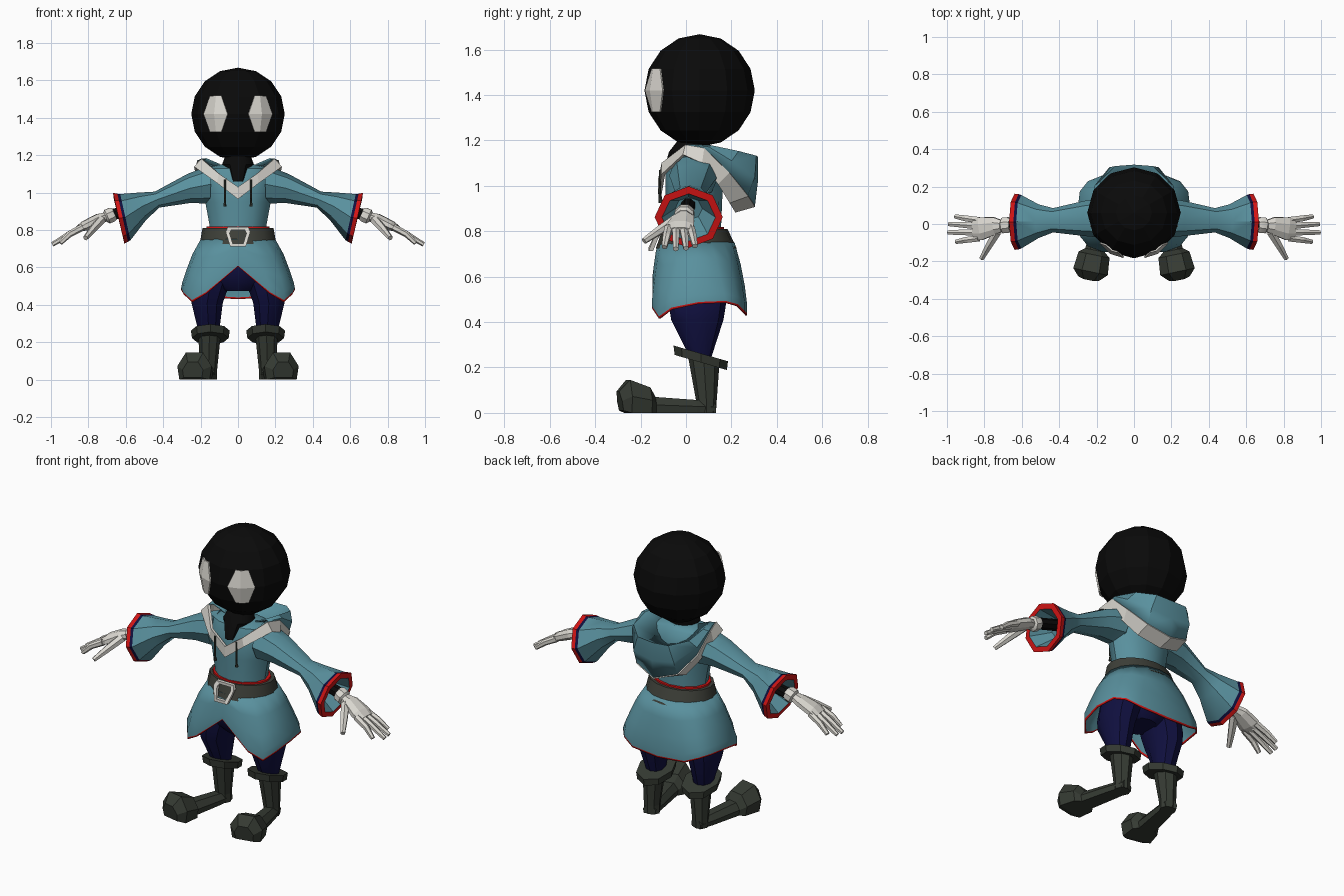
import bpy, bmesh, math
from mathutils import Vector

if "Cube" in bpy.data.objects:
    bpy.data.objects.remove(bpy.data.objects["Cube"])


def material(name, rgb):
    m = bpy.data.materials.new(name)
    m.diffuse_color = (*rgb, 1)
    m.use_nodes = True
    m.node_tree.nodes["Principled BSDF"].inputs["Base Color"].default_value = m.diffuse_color
    return m


TEAL = material("teal cloth", (.10, .28, .34))
WHITE = material("off white", (.70, .68, .63))
BLACK = material("black", (.003, .003, .003))
NAVY = material("navy", (.005, .005, .05))
RED = material("red", (.65, .007, .007))
BOOT = material("boot green", (.036, .043, .033))
BELT = material("belt leather", (.047, .050, .040))


def finish(name, bm, mats, mirror=False, solid=0, smooth=True):
    """Turn a bmesh into an object, with optional mirroring and thickness."""
    bmesh.ops.recalc_face_normals(bm, faces=bm.faces)
    me = bpy.data.meshes.new(name)
    bm.to_mesh(me)
    bm.free()
    for m in mats:
        me.materials.append(m)
    ob = bpy.data.objects.new(name, me)
    bpy.context.collection.objects.link(ob)
    if smooth:
        bpy.ops.object.select_all(action='DESELECT')
        ob.select_set(True)
        bpy.context.view_layer.objects.active = ob
        bpy.ops.object.shade_smooth_by_angle(angle=math.radians(35))
    if mirror:
        ob.modifiers.new("mirror", 'MIRROR')
    if solid:
        s = ob.modifiers.new("thickness", 'SOLIDIFY')
        s.thickness, s.offset = solid, 0
    return ob


def loft(name, rows, mats, bands=None, closed=True, caps=True, **kw):
    """Skin rows of points; bands gives the material index of each strip."""
    bm = bmesh.new()
    vs = [[bm.verts.new(p) for p in r] for r in rows]
    n = len(rows[0])
    for i in range(len(rows) - 1):
        for j in range(n if closed else n - 1):
            k = (j + 1) % n
            f = bm.faces.new((vs[i][j], vs[i][k], vs[i + 1][k], vs[i + 1][j]))
            f.material_index = bands[i] if bands else 0
    if closed and caps:
        bm.faces.new(vs[0])
        bm.faces.new(vs[-1])
    return finish(name, bm, mats, **kw)


def ring(z, rx, ry, cx=0, cy=0, n=12, slope=0):
    """Level ellipse, optionally tilted down toward the back."""
    pts = []
    for i in range(n):
        a = math.tau * i / n
        y = -ry * math.cos(a)
        pts.append((cx + rx * math.sin(a), cy + y, z - slope * y))
    return pts


def tube(name, pts, radii, mat, n=6, **kw):
    """Tube along pts with (sideways, upward) radii."""
    P = [Vector(p) for p in pts]
    rows = []
    for i, p in enumerate(P):
        d = (P[min(i + 1, len(P) - 1)] - P[max(i - 1, 0)]).normalized()
        s = Vector((0, 0, 1)).cross(d)
        s = s.normalized() if s.length > .05 else Vector((0, 1, 0))
        u = d.cross(s)
        rows.append([p + s * radii[i][0] * math.cos(math.tau * (j + .5) / n)
                     + u * radii[i][1] * math.sin(math.tau * (j + .5) / n) for j in range(n)])
    return loft(name, rows, [mat], mirror=True, **kw)


# Head
bm = bmesh.new()
bmesh.ops.create_uvsphere(bm, u_segments=12, v_segments=8, radius=1)
for v in bm.verts:
    v.co = (v.co.x * .25, .06 + v.co.y * .243, 1.42 + v.co.z * .248)
finish("head", bm, [BLACK], smooth=False)

# Eyes, thin plates lying on the head facets
loft("eye", [[(.088, -.148, 1.517), (.116, -.142, 1.517), (.148, -.112, 1.517)],
             [(.055, -.178, 1.42), (.126, -.156, 1.42), (.182, -.100, 1.42)],
             [(.088, -.148, 1.325), (.116, -.142, 1.325), (.148, -.112, 1.325)]],
     [WHITE], closed=False, mirror=True, solid=.008, smooth=False)

# Neck
loft("neck", [ring(1.06, .05, .09, cy=-.01), ring(1.15, .085, .085, cy=.01),
              ring(1.22, .06, .06, cy=.04)], [BLACK])

# Tunic body
loft("tunic_body", [ring(.76, .155, .12, cy=.035), ring(.83, .153, .12, cy=.035),
                    ring(.95, .175, .125, cy=.035), ring(1.06, .2, .125, cy=.035),
                    ring(1.13, .18, .1, cy=.035), ring(1.15, .10, .07, cy=.04)], [TEAL])

# Skirt with a notched front hem
HEM = [.605, .46, .415, .455, .48, .485, .47, .44, .43]


def skirt_row(t):
    pts = []
    for i in range(16):
        a = math.tau * i / 16
        hem = HEM[min(i, 16 - i)]
        z = .75 + (hem - .75) * t
        g = min(1, (.75 - z) / .25) ** .75
        sx, cy = math.sin(a), math.cos(a)
        e = 1 - .4 * g
        x = math.copysign(abs(sx) ** e, sx) * (.195 + .105 * g)
        y = -math.copysign(abs(cy) ** e, cy) * (.165 + .045 * g)
        pts.append((x, .045 + .01 * g + y, z))
    return pts


loft("skirt", [skirt_row(t) for t in (0, .3, .6, .85, .97, 1)], [TEAL, RED],
     bands=[0, 0, 0, 0, 1], caps=False, solid=.008)

# Belt, its red edge, and buckle
loft("belt", [ring(.725, .205, .178, cy=.045, n=16), ring(.81, .19, .143, cy=.04, n=16)], [BELT])
loft("belt_red_edge", [ring(.80, .172, .132, cy=.037, n=16), ring(.818, .168, .13, cy=.037, n=16)], [RED])


def buckle_row(k, out):
    shape = [(-.055, .815), (.055, .815), (.066, .79), (.042, .712), (-.042, .712), (-.066, .79)]
    return [(x * k, -.138 + (z - .73) * .4 - out, .765 + (z - .765) * k) for x, z in shape]


loft("buckle", [buckle_row(1, 0), buckle_row(1, .02), buckle_row(.68, .02), buckle_row(.68, 0)],
     [WHITE], caps=False, smooth=False)

# Hood lying on the back
loft("hood", [
    [(.19, 0, 1.175), (.21, .08, 1.16), (.2, .19, 1.06), (.13, .27, .96), (0, .3, .915)],
    [(.19, .01, 1.18), (.215, .1, 1.17), (.21, .2, 1.11), (.13, .3, 1.04), (0, .313, 1.02)],
    [(.17, .02, 1.18), (.19, .11, 1.175), (.18, .23, 1.15), (.1, .307, 1.13), (0, .315, 1.125)],
    [(.1, .02, 1.15), (.1, .08, 1.12), (.09, .13, 1.09), (.05, .16, 1.07), (0, .17, 1.06)]],
    [TEAL], closed=False, mirror=True, solid=.008)

# White trim from the neckline over the shoulders to the hood bottom
loft("hood_trim", [
    [(0, -.115, 1.03), (.1, -.1, 1.10), (.19, 0, 1.178), (.212, .08, 1.165),
     (.202, .19, 1.06), (.13, .272, .96), (0, .302, .915)],
    [(0, -.115, .965), (.11, -.1, 1.05), (.228, -.01, 1.135), (.22, .07, 1.10),
     (.185, .14, 1.01), (.13, .19, .93), (0, .215, .89)]],
    [WHITE], closed=False, mirror=True, solid=.016, smooth=False)

# Drawstrings
tube("drawstring", [(.07, -.115, 1.07), (.07, -.115, .97), (.07, -.112, .925)],
     [(.005, .005), (.006, .006), (.01, .01)], BOOT)


def sleeve_row(top, bottom, hy, cy, n=8):
    (x1, z1), (x0, z0) = top, bottom
    pts = []
    for i in range(n):
        a = math.tau * i / n
        h = (1 + math.cos(a)) / 2
        pts.append((x0 + (x1 - x0) * h, cy + hy * math.sin(a), z0 + (z1 - z0) * h))
    return pts


# Bell sleeves: teal, navy stripe, red cuff, teal lining
loft("sleeve", [
    sleeve_row((.14, 1.15), (.15, .94), .11, .035),
    sleeve_row((.27, 1.10), (.25, .945), .095, .03),
    sleeve_row((.445, 1.005), (.42, .92), .065, .02),
    sleeve_row((.53, 1.0), (.49, .855), .09, .015),
    sleeve_row((.63, .992), (.575, .745), .143, .012),
    sleeve_row((.645, .994), (.588, .737), .148, .012),
    sleeve_row((.668, .998), (.608, .727), .15, .012),
    sleeve_row((.664, .965), (.614, .757), .118, .012),
    sleeve_row((.55, .95), (.51, .85), .06, .012)],
    [TEAL, NAVY, RED], bands=[0, 0, 0, 0, 1, 2, 2, 0], mirror=True)

# Wrists and gloves
tube("wrist", [(.5, .012, .925), (.68, 0, .88)], [(.032, .032)] * 2, BLACK, n=8)
tube("glove_cuff", [(.66, -.005, .888), (.672, -.005, .883), (.70, -.008, .871), (.71, -.008, .867)],
     [(.036, .034), (.045, .042), (.045, .042), (.03, .028)], WHITE, n=8)
tube("palm", [(.70, -.01, .872), (.745, -.01, .858), (.82, -.025, .822), (.86, -.028, .803)],
     [(.03, .026), (.05, .031), (.066, .028), (.06, .016)], WHITE, n=8, smooth=False)
for i, (xt, yt, zt) in enumerate([(.955, .04, .735), (.99, .0, .725), (.993, -.045, .722), (.95, -.095, .73)]):
    yb = .02 - .032 * i
    tube(f"finger_{i + 1}", [(.83, yb, .815), (.9, (yb + yt) / 2, .778), (xt, yt, zt)],
         [(.02, .019), (.018, .017), (.013, .012)], WHITE, smooth=False)
tube("thumb", [(.73, -.04, .855), (.775, -.115, .805), (.815, -.185, .757)],
     [(.026, .024), (.021, .021), (.014, .014)], WHITE, smooth=False)

# Trousers
loft("trouser_hips", [ring(.72, .17, .13, cy=.05), ring(.6, .2, .145, cy=.05),
                      ring(.52, .18, .125, cy=.05), ring(.475, .09, .09, cy=.05)], [NAVY])
loft("trouser_leg", [ring(.6, .11, .13, .12, .05, 10), ring(.47, .1, .125, .155, .05, 10),
                     ring(.41, .088, .115, .165, .05, 10), ring(.24, .055, .045, .155, .065, 10)],
     [NAVY], mirror=True)

# Boots: tilted cuff, shaft, long foot with a bulbous toe
loft("boot_cuff", [ring(.222, .098, .115, .148, .065, 8, .29), ring(.262, .104, .12, .148, .065, 8, .29)],
     [BOOT], mirror=True, smooth=False)
loft("boot_shaft", [ring(.24, .06, .07, .152, .078, 8, .2), ring(.05, .046, .045, .158, .09, 8),
                    ring(0, .046, .042, .158, .09, 8)], [BOOT], mirror=True, smooth=False)


def foot_row(y, w, z0, z1, shift=0):
    """Six-sided section across the outward-turned foot."""
    c, h = .158 + .21 * (.1 - y), z1 - z0
    prof = [(-.88, 0), (.88, 0), (1, .5), (.5, 1), (-.5, 1), (-1, .5)]
    return [(c + w * a, y + .21 * w * a + shift * (1 - b), z0 + h * b) for a, b in prof]


loft("boot_foot", [foot_row(.125, .036, 0, .05), foot_row(.04, .045, 0, .057),
                   foot_row(-.14, .052, 0, .07), foot_row(-.165, .083, 0, .112),
                   foot_row(-.255, .092, 0, .145), foot_row(-.30, .055, .01, .095, .015)],
     [BOOT], mirror=True, smooth=False)
